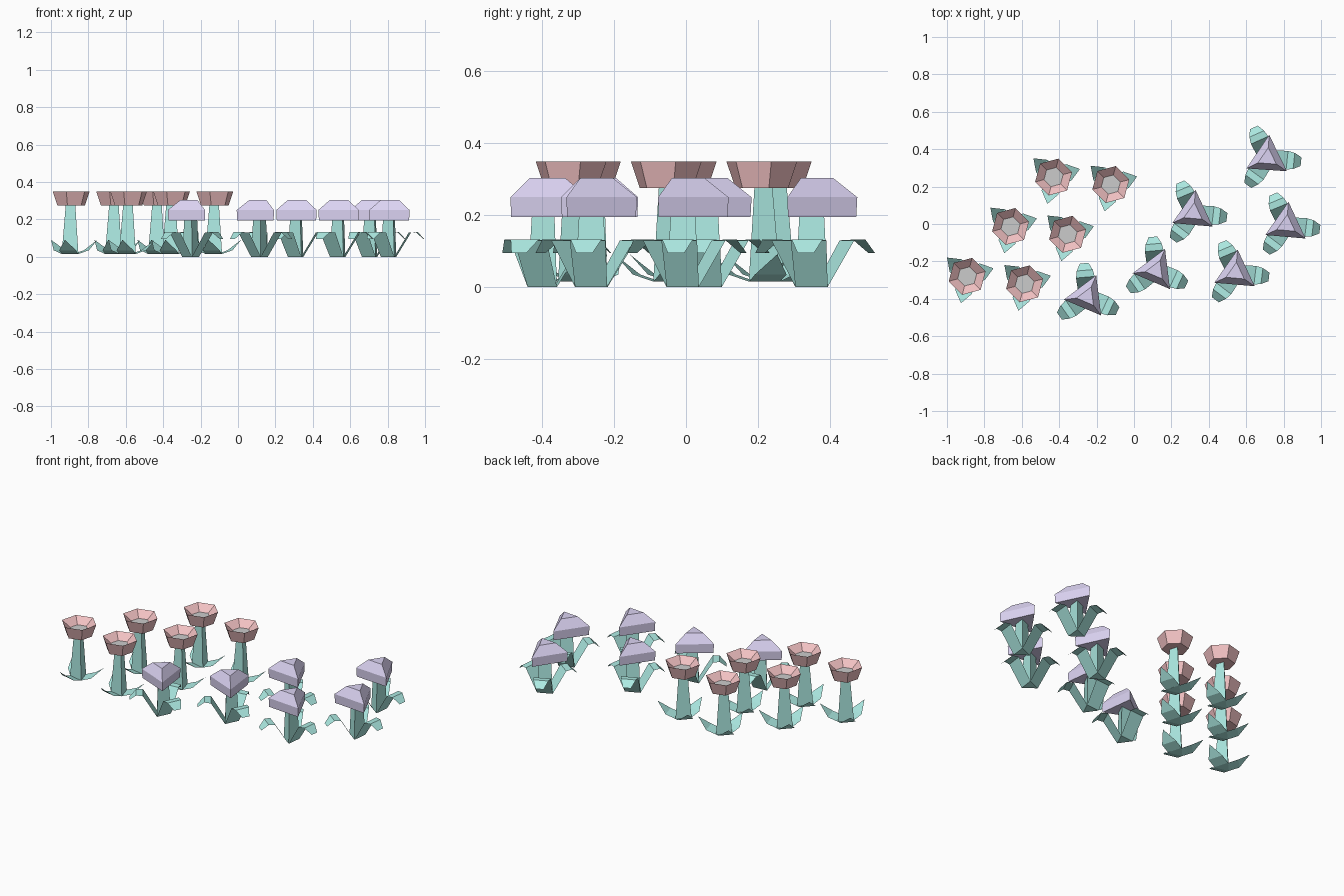
import bpy
from math import cos, sin, radians

if "Cube" in bpy.data.objects:
    bpy.data.objects.remove(bpy.data.objects["Cube"])


def material(name, rgb):
    m = bpy.data.materials.new(name)
    m.diffuse_color = (*rgb, 1)
    m.use_nodes = True
    m.node_tree.nodes["Principled BSDF"].inputs["Base Color"].default_value = m.diffuse_color
    return m


GREEN = material("leaf_green", (0.42, 0.83, 0.77))
RED = material("petal_red", (0.88, 0.53, 0.54))
PURPLE = material("petal_purple", (0.71, 0.65, 0.89))


def make(name, verts, faces, loc, turn, mat=None):
    me = bpy.data.meshes.new(name)
    me.from_pydata(verts, [], faces)
    ob = bpy.data.objects.new(name, me)
    bpy.context.collection.objects.link(ob)
    ob.location = (loc[0], loc[1], 0)
    ob.rotation_euler.z = radians(turn)
    if mat:
        me.materials.append(mat)
    return ob


def rings(name, sides, profile, loc, turn, mat, cap_start=True, cap_end=True):
    """Stack of n-sided rings given as (radius, z)."""
    verts = [(r * cos(radians(360 * i / sides)), r * sin(radians(360 * i / sides)), z)
             for r, z in profile for i in range(sides)]
    faces = []
    for k in range(len(profile) - 1):
        for i in range(sides):
            j = (i + 1) % sides
            a, b = k * sides, (k + 1) * sides
            faces.append((a + i, a + j, b + j, b + i))
    if cap_start:
        faces.append(tuple(reversed(range(sides))))
    if cap_end:
        faces.append(tuple(range(len(verts) - sides, len(verts))))
    return make(name, verts, faces, loc, turn, mat)


def leaf(name, profile, loc, turn):
    """Folded strip pointing along +x, profile rows are (reach, z, half width)."""
    verts = [(r, s * w, z) for r, z, w in profile for s in (-1, 1)]
    faces = [(2 * k, 2 * k + 2, 2 * k + 3, 2 * k + 1) for k in range(len(profile) - 1)]
    return make(name, verts, faces, loc, turn, GREEN)


# Red cup flowers
RED_SPOTS = [(-0.43, 0.251), (-0.124, 0.211), (-0.66, -0.013),
             (-0.355, -0.055), (-0.892, -0.28), (-0.585, -0.32)]
for n, p in enumerate(RED_SPOTS, 1):
    turn = 17
    rings(f"red_stem_{n}", 3, [(0.053, 0.015), (0.03, 0.28)], p, turn + 60, GREEN)
    rings(f"red_petal_cup_{n}", 6, [(0.076, 0.275), (0.102, 0.35), (0.053, 0.312)],
          p, 15, RED, cap_end=False)
    rings(f"red_flower_centre_{n}", 6, [(0.053, 0.312)], p, 15, None, cap_start=False)
    for k in range(3):
        leaf(f"red_leaf_{n}_{k + 1}",
             [(0.026, 0.015, 0.045), (0.085, 0.035, 0.046), (0.146, 0.09, 0.001)],
             p, turn + 120 * k)

# Purple bud flowers: x, y, turn
PURPLE_SPOTS = [(0.714, 0.352, -6), (0.318, 0.058, -7), (0.815, -0.006, -7),
                (0.117, -0.248, -25), (0.543, -0.261, -7), (-0.251, -0.389, -25)]
for n, (x, y, turn) in enumerate(PURPLE_SPOTS, 1):
    p = (x, y)
    rings(f"purple_stem_{n}", 3, [(0.052, 0.0), (0.04, 0.2)], p, turn + 60, GREEN)
    rings(f"purple_bud_{n}", 3, [(0.122, 0.195), (0.125, 0.25), (0.057, 0.304)],
          p, turn + 92, PURPLE)
    for k in range(3):
        leaf(f"purple_leaf_{n}_{k + 1}",
             [(0.026, 0.0, 0.045), (0.105, 0.13, 0.05), (0.142, 0.132, 0.043),
              (0.18, 0.095, 0.023)], p, turn + 120 * k)
